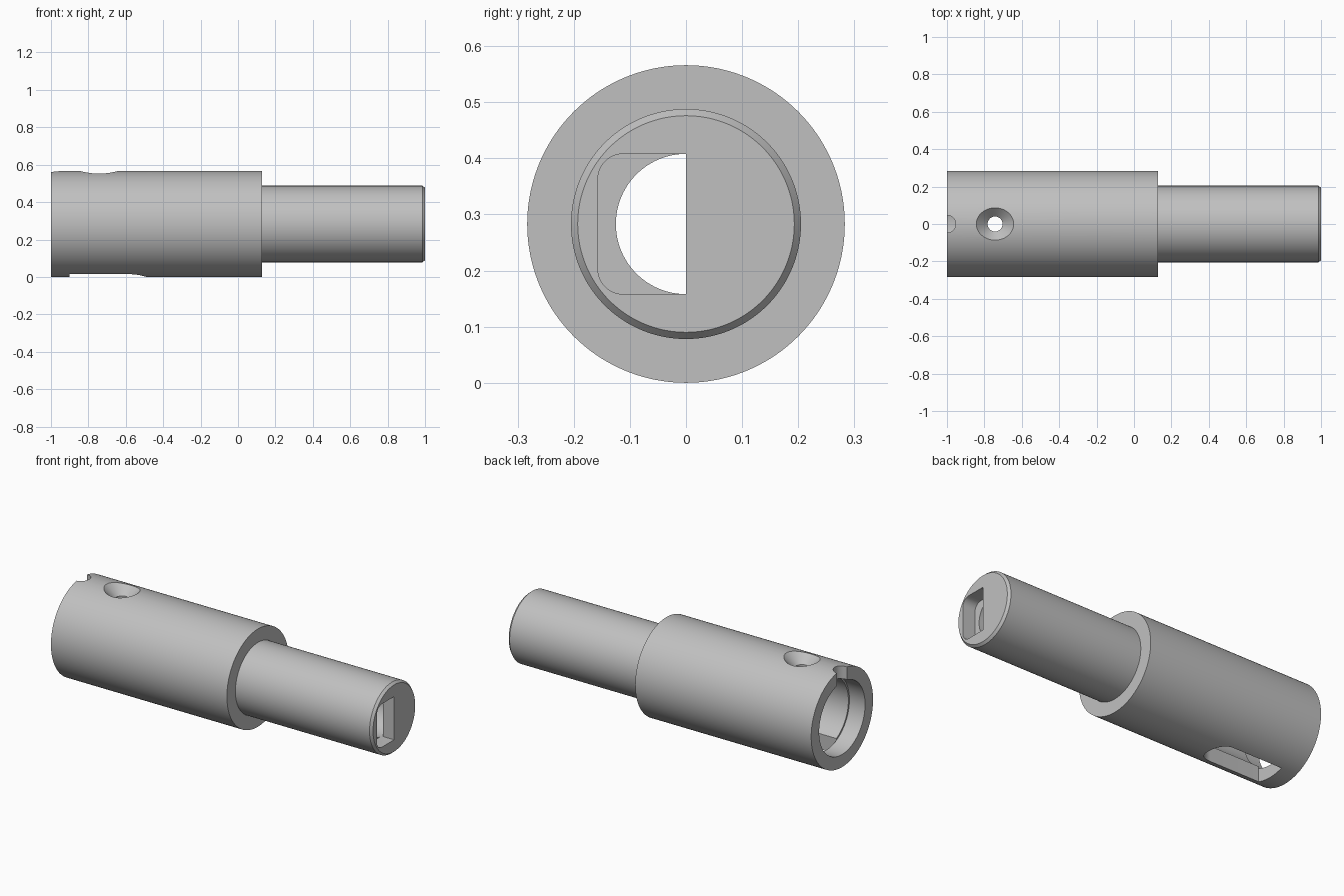
import bpy, bmesh, math
from mathutils import Vector, Matrix

if "Cube" in bpy.data.objects:
    bpy.data.objects.remove(bpy.data.objects["Cube"], do_unlink=True)

R = 0.283          # sleeve radius, also the axis height
SEGMENTS = 144

steel = bpy.data.materials.new("grey steel")
steel.use_nodes = True
GREY = (0.53, 0.53, 0.53, 1)
steel.diffuse_color = GREY
steel.node_tree.nodes["Principled BSDF"].inputs["Base Color"].default_value = GREY


def finish(name, bm):
    bmesh.ops.remove_doubles(bm, verts=bm.verts, dist=1e-5)
    bmesh.ops.recalc_face_normals(bm, faces=bm.faces)
    mesh = bpy.data.meshes.new(name)
    bm.to_mesh(mesh)
    bm.free()
    mesh.materials.append(steel)
    obj = bpy.data.objects.new(name, mesh)
    bpy.context.collection.objects.link(obj)
    return obj


def lathe(name, profile, axis, center, steps):
    """Spin a profile of (along, radius) pairs round the x or z axis."""
    bm = bmesh.new()
    if axis == "X":
        pts, direction = [Vector((a, 0, r)) for a, r in profile], Vector((1, 0, 0))
    else:
        pts, direction = [Vector((r, 0, a)) for a, r in profile], Vector((0, 0, 1))
    verts = [bm.verts.new(p + Vector(center)) for p in pts]
    edges = [bm.edges.new(pair) for pair in zip(verts, verts[1:])]
    bmesh.ops.spin(bm, geom=verts + edges, cent=center, axis=direction,
                   angle=math.tau, steps=steps)
    return finish(name, bm)


def prism(name, outline, depth):
    """Extrude a closed 3D outline along a vector."""
    bm = bmesh.new()
    face = bm.faces.new([bm.verts.new(p) for p in outline])
    new = bmesh.ops.extrude_face_region(bm, geom=[face])["geom"]
    bmesh.ops.translate(bm, vec=depth,
                        verts=[v for v in new if isinstance(v, bmesh.types.BMVert)])
    return finish(name, bm)


def arc(cx, cy, r, start, end, n):
    return [(cx + r * math.cos(math.radians(start + (end - start) * i / n)),
             cy + r * math.sin(math.radians(start + (end - start) * i / n)))
            for i in range(n + 1)]


# Stepped sleeve and shaft, with the stepped bore and solid end wall
body = lathe("stepped_sleeve", [
    (0.93, 0), (0.93, 0.125), (-0.3, 0.125), (-0.3, 0.2), (-0.9, 0.2), (-0.9, 0.21),
    (-1, 0.21), (-1, R), (0.127, R), (0.127, 0.205), (0.986, 0.205), (1, 0.193), (1, 0),
], "X", (0, 0, R), SEGMENTS)

cutters = []
# Countersunk screw hole in the top
cutters.append(lathe("screw_hole_cutter", [
    (0.4, 0), (0.4, 0.04), (0.506, 0.04), (0.596, 0.13), (0.596, 0)],
    "Z", (-0.743, 0, 0), 64))

# Half-round notch at the open end
cutters.append(lathe("notch_cutter", [(0.4, 0), (0.4, 0.047), (0.6, 0.047), (0.6, 0)],
                     "Z", (-1, 0, 0), 48))

# Slot in the underside, square at one end and round at the other
slot = [(-0.9, -0.09)] + arc(-0.58, 0, 0.09, -90, 90, 24) + [(-0.9, 0.09)]
cutters.append(prism("slot_cutter", [(x, y, -0.05) for x, y in slot], (0, 0, 0.25)))

# Half-width socket in the shaft end
socket = ([(0, R - 0.125)] + [(0, R + 0.125)]
          + arc(-0.112, R + 0.08, 0.045, 90, 180, 10)
          + arc(-0.112, R - 0.08, 0.045, 180, 270, 10))
cutters.append(prism("socket_cutter", [(0.92, y, z) for y, z in socket], (0.1, 0, 0)))

bpy.ops.object.select_all(action="DESELECT")
bpy.context.view_layer.objects.active = body
body.select_set(True)
for cutter in cutters:
    cutter.hide_render = True
    mod = body.modifiers.new(cutter.name, "BOOLEAN")
    mod.operation, mod.solver, mod.object = "DIFFERENCE", "EXACT", cutter
    bpy.ops.object.modifier_apply(modifier=mod.name)
    bpy.data.objects.remove(cutter, do_unlink=True)

bpy.ops.object.shade_smooth_by_angle(angle=math.radians(25))
